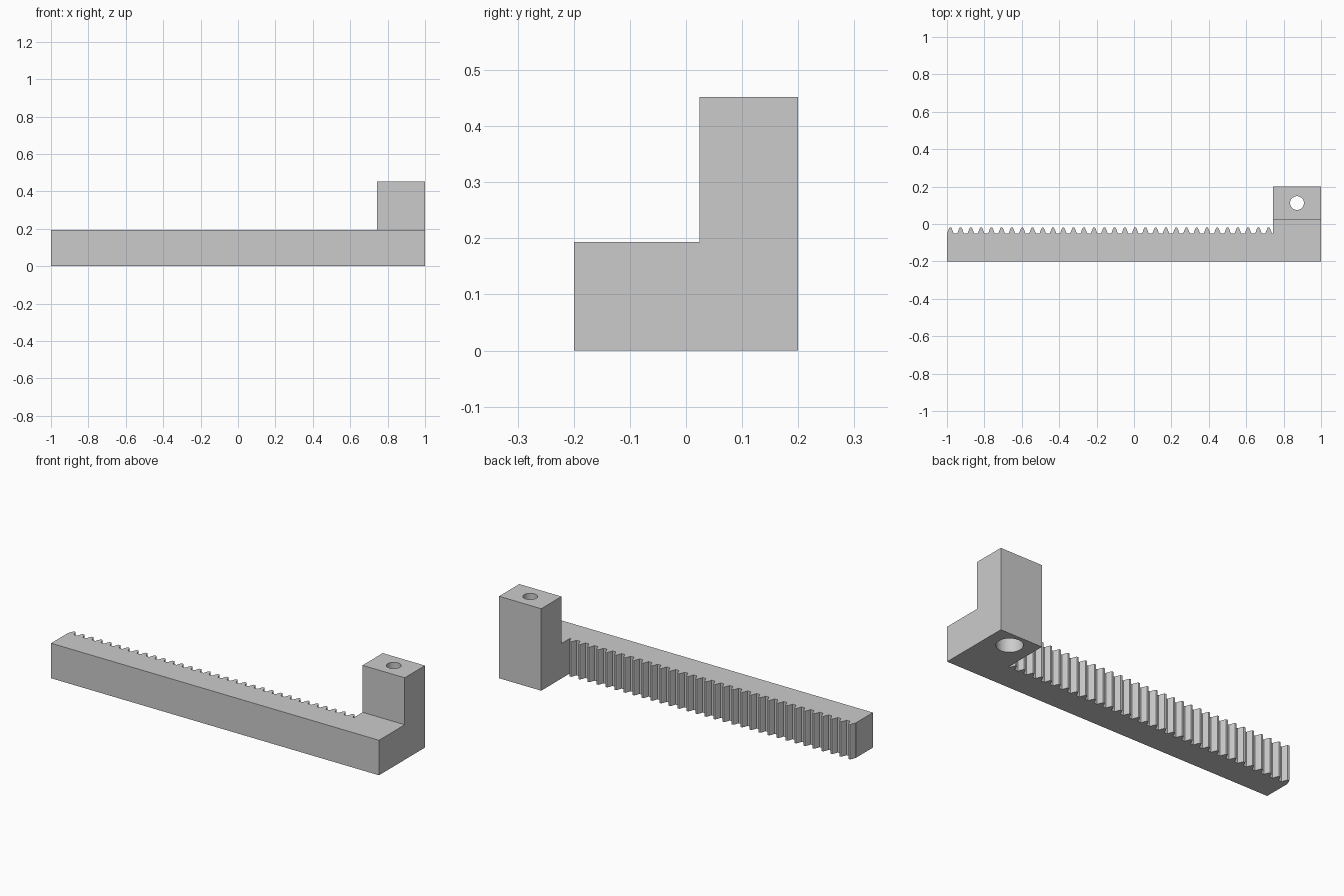
import bpy, bmesh
from math import cos, sin, radians

if "Cube" in bpy.data.objects:
    bpy.data.objects.remove(bpy.data.objects["Cube"])

grey = bpy.data.materials.new("plain grey")
grey.use_nodes = True
colour = (0.6, 0.6, 0.6, 1)
grey.diffuse_color = colour
grey.node_tree.nodes["Principled BSDF"].inputs["Base Color"].default_value = colour


def prism(name, outline, z0, z1):
    """Extrude a counter-clockwise XY outline from z0 to z1."""
    bm = bmesh.new()
    base = bm.faces.new([bm.verts.new((x, y, z0)) for x, y in outline])
    top = bmesh.ops.extrude_face_region(bm, geom=[base])["geom"]
    verts = [g for g in top if isinstance(g, bmesh.types.BMVert)]
    bmesh.ops.translate(bm, verts=verts, vec=(0, 0, z1 - z0))
    bmesh.ops.recalc_face_normals(bm, faces=bm.faces)
    mesh = bpy.data.meshes.new(name)
    bm.to_mesh(mesh)
    bm.free()
    mesh.materials.append(grey)
    obj = bpy.data.objects.new(name, mesh)
    bpy.context.collection.objects.link(obj)
    return obj


def circle(x, y, r, n=40):
    return [(x + r * cos(radians(360 * i / n)), y + r * sin(radians(360 * i / n)))
            for i in range(n)]


def combine(target, other, operation):
    """Apply a boolean and drop the helper object."""
    other.hide_render = True
    mod = target.modifiers.new(operation.title(), "BOOLEAN")
    mod.object, mod.operation, mod.solver = other, operation, "EXACT"
    bpy.context.view_layer.objects.active = target
    bpy.ops.object.modifier_apply(modifier=mod.name)
    bpy.data.objects.remove(other)


BAR_TOP, POST_TOP = 0.193, 0.452
FRONT, BACK, POST_FRONT = -0.2, 0.2, 0.024
POST_LEFT, ROOT = 0.743, -0.051
TEETH, PITCH, FIRST = 32, 0.0549, -0.982

# Toothed bar: right half of one tooth as (half width, height), mirrored
half_tooth = [(0.0175, 0), (0.0135, 0.011), (0.0095, 0.022), (0.005, 0.031)]
tooth = half_tooth + [(-w, h) for w, h in reversed(half_tooth)]
outline = [(-1, FRONT), (1, FRONT), (1, BACK), (POST_LEFT, BACK), (POST_LEFT, ROOT)]
for i in reversed(range(TEETH)):
    outline += [(FIRST + i * PITCH + w, ROOT + h) for w, h in tooth]
outline.append((-1, ROOT))
rack = prism("toothed_rack", outline, 0, BAR_TOP)

# Mounting post at the end
post = prism("mounting_post", [(POST_LEFT, POST_FRONT), (1, POST_FRONT),
                               (1, BACK), (POST_LEFT, BACK)], 0, POST_TOP)
combine(rack, post, "UNION")

# Screw hole with a wider recess underneath
hole_x, hole_y = (POST_LEFT + 1) / 2, (POST_FRONT + BACK) / 2
combine(rack, prism("screw_hole", circle(hole_x, hole_y, 0.037), -0.1, 0.6), "DIFFERENCE")
combine(rack, prism("head_recess", circle(hole_x, hole_y, 0.066), -0.1, 0.2), "DIFFERENCE")

# Smooth the bore while keeping the edges crisp
bpy.ops.object.select_all(action="DESELECT")
rack.select_set(True)
bpy.context.view_layer.objects.active = rack
bpy.ops.object.shade_smooth_by_angle(angle=radians(12))
